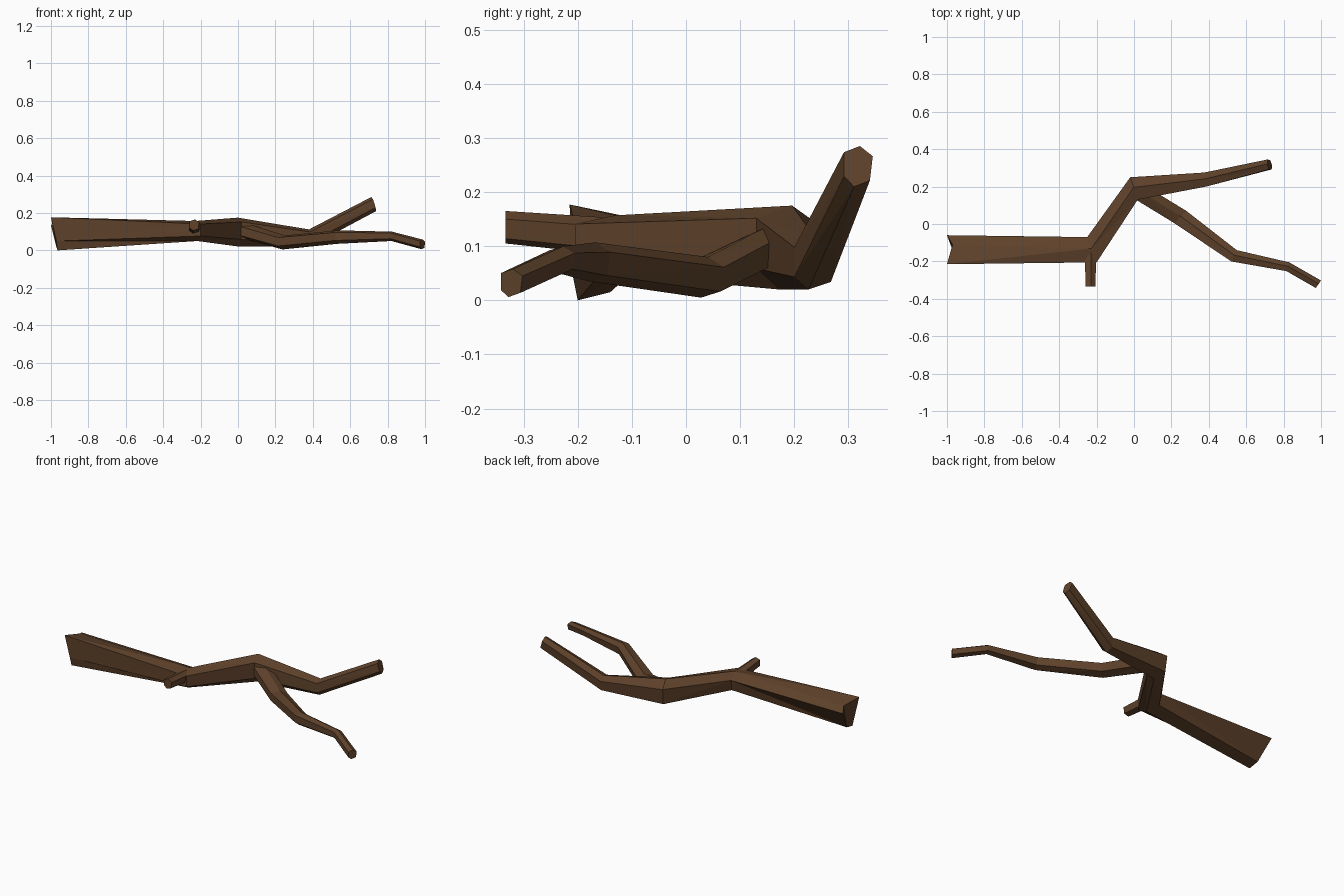
import bpy, bmesh
from mathutils import Vector

if "Cube" in bpy.data.objects:
    bpy.data.objects.remove(bpy.data.objects["Cube"])

bark = bpy.data.materials.new("bark")
bark.diffuse_color = (0.115, 0.055, 0.024, 1)
bark.use_nodes = True
bark.node_tree.nodes["Principled BSDF"].inputs["Base Color"].default_value = bark.diffuse_color

# Six-sided cross-section: (across from left to right, up)
SECTION = [(-1, .5), (-.1, 1), (1, .7), (1, -.5), (.3, -1), (-.8, -.7)]


def ring(lx, ly, rx, ry, low, high, lean=0):
    """Ring between a left and a right plan point and two heights."""
    left, right = Vector((lx, ly, 0)), Vector((rx, ry, 0))
    mid = (left + right) / 2 + Vector((0, 0, (low + high) / 2))
    side = (right - left) / 2
    up = Vector((lean, 0, (high - low) / 2))
    return [mid + side * s + up * u for s, u in SECTION]


def limb(name, rings):
    """Skin a row of rings and close both ends."""
    bm = bmesh.new()
    loops = [[bm.verts.new(p) for p in r] for r in rings]
    for a, b in zip(loops, loops[1:]):
        for i in range(6):
            j = (i + 1) % 6
            bm.faces.new((a[i], a[j], b[j], b[i]))
    bm.faces.new(loops[0])
    bm.faces.new(loops[-1][::-1])
    bmesh.ops.triangulate(bm, faces=bm.faces[:])
    bmesh.ops.recalc_face_normals(bm, faces=bm.faces[:])
    mesh = bpy.data.meshes.new(name)
    bm.to_mesh(mesh)
    bm.free()
    mesh.materials.append(bark)
    obj = bpy.data.objects.new(name, mesh)
    bpy.context.collection.objects.link(obj)
    return obj


# Broken, slanted end of the trunk
broken_end = [Vector(p) for p in (
    (-1, -.06, .135), (-.97, -.11, .155), (-1, -.215, .177),
    (-.97, -.21, .05), (-.965, -.2, 0), (-.97, -.14, .015))]

# Main limb: trunk, two bends, raised tip
limb("main_branch", [
    broken_end,
    ring(-.25, -.07, -.2, -.205, .05, .157),
    ring(-.02, .25, .02, .13, .02, .175),
    ring(.375, .275, .385, .2, .02, .112),
    ring(.72, .345, .73, .292, .21, .285, -.012),
])

# Side branch curving forward
limb("side_branch", [
    ring(.10, .18, .01, .13, .06, .14),
    ring(.28, .07, .215, .005, .005, .08),
    ring(.55, -.14, .52, -.2, .035, .107),
    ring(.83, -.205, .815, -.252, .05, .1),
    ring(1.0, -.302, .972, -.342, .006, .058),
])

# Short twig stub
limb("twig", [
    ring(-.2, -.13, -.265, -.13, .083, .152),
    ring(-.207, -.333, -.258, -.333, .105, .165),
])
